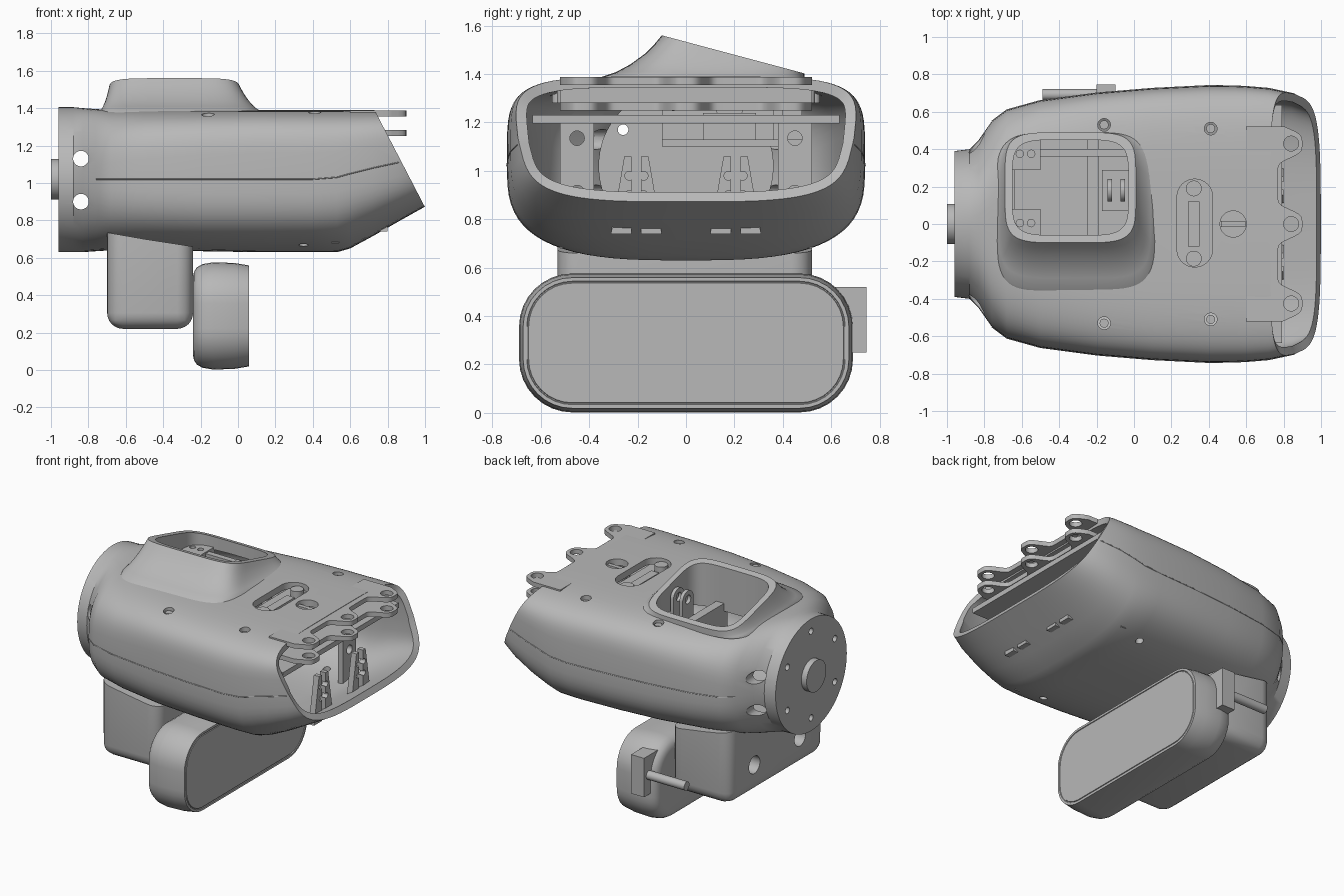
import bpy, bmesh
from math import sin, cos, pi, copysign, radians, exp

if "Cube" in bpy.data.objects:
    bpy.data.objects.remove(bpy.data.objects["Cube"])

GREY = (0.48, 0.48, 0.48, 1)
mat = bpy.data.materials.new("matte_grey")
mat.use_nodes = True
mat.diffuse_color = GREY
mat.node_tree.nodes["Principled BSDF"].inputs["Base Color"].default_value = GREY
parts = []


def finish(name, bm):
    bmesh.ops.recalc_face_normals(bm, faces=bm.faces[:])
    mesh = bpy.data.meshes.new(name)
    bm.to_mesh(mesh)
    bm.free()
    mesh.materials.append(mat)
    ob = bpy.data.objects.new(name, mesh)
    bpy.context.collection.objects.link(ob)
    parts.append(ob)
    return ob


def loft_mesh(rings, start=True, end=True):
    bm = bmesh.new()
    loops = [[bm.verts.new(p) for p in ring] for ring in rings]
    for a, b in zip(loops, loops[1:]):
        for i in range(len(a)):
            j = (i + 1) % len(a)
            bm.faces.new((a[i], a[j], b[j], b[i]))
    if start:
        bm.faces.new(loops[0])
    if end:
        bm.faces.new(loops[-1])
    return bm


def place(axis, p, q, d):
    return {"x": (d, p, q), "y": (p, d, q), "z": (p, q, d)}[axis]


def prism(name, axis, pts, a, b):
    return finish(name, loft_mesh([[place(axis, p, q, d) for p, q in pts] for d in (a, b)]))


def box(name, x, y, z):
    pts = [(x[0], y[0]), (x[1], y[0]), (x[1], y[1]), (x[0], y[1])]
    return prism(name, "z", pts, *z)


def cyl(name, axis, p, q, r, a, b, n=32):
    pts = [(p + r * cos(2 * pi * i / n), q + r * sin(2 * pi * i / n)) for i in range(n)]
    return prism(name, axis, pts, a, b)


def rounded(p, q, hp, hq, r, n=8):
    pts = []
    for k, (sp, sq) in enumerate(((1, 1), (-1, 1), (-1, -1), (1, -1))):
        for i in range(n + 1):
            t = (k + i / n) * pi / 2
            pts.append((p + sp * (hp - r) + r * cos(t), q + sq * (hq - r) + r * sin(t)))
    return pts


def power(v, n):
    return copysign(abs(v) ** (2 / n), v)


def cut(target, *cutters):
    bpy.context.view_layer.objects.active = target
    for c in cutters:
        m = target.modifiers.new("cut", "BOOLEAN")
        m.operation, m.solver, m.object = "DIFFERENCE", "EXACT", c
        bpy.ops.object.modifier_apply(modifier=m.name)
        parts.remove(c)
        bpy.data.objects.remove(c)


# Main shell: x, half width, bottom, top, widest height, top and bottom squareness
STATIONS = [
    (-.96, .39, .63, 1.405, 1.02, 2, 2), (-.88, .40, .63, 1.405, 1.02, 2, 2),
    (-.83, .45, .63, 1.40, 1.02, 2.2, 2.1), (-.76, .55, .635, 1.395, 1.02, 2.8, 2.4),
    (-.68, .61, .64, 1.39, 1.02, 3.4, 2.6), (-.5, .66, .64, 1.39, 1.02, 4, 2.8),
    (-.2, .70, .635, 1.39, 1.02, 4.6, 3), (.1, .725, .63, 1.39, 1.02, 5, 3),
    (.4, .74, .63, 1.39, 1.02, 5, 3), (.53, .738, .63, 1.39, 1.03, 5, 3),
    (.6, .735, .65, 1.39, 1.05, 5, 3), (.72, .725, .715, 1.39, 1.08, 5, 3.2),
    (.86, .695, .795, 1.39, 1.11, 5, 3.4), (1.03, .62, .89, 1.39, 1.14, 5, 3.6)]
N = 72
rings = []
for x, w, lo, hi, mid, nt, nb in STATIONS:
    ring = []
    for i in range(N):
        t = 2 * pi * i / N
        n, h = (nt, hi - mid) if sin(t) >= 0 else (nb, mid - lo)
        ring.append((x, w * power(cos(t), n), mid + h * power(sin(t), n)))
    rings.append(ring)
bm = loft_mesh(rings, True, False)
bmesh.ops.bisect_plane(bm, geom=bm.verts[:] + bm.edges[:] + bm.faces[:], plane_co=(.73, 0, 1.39),
                       plane_no=(.52, 0, .27), clear_outer=True)
shell = finish("main_shell", bm)
bpy.context.view_layer.objects.active = shell
wall = shell.modifiers.new("wall", "SOLIDIFY")
wall.thickness, wall.offset = .045, -1
bpy.ops.object.modifier_apply(modifier=wall.name)

# Openings in the shell
HX, HY = -.34, .195
hatch = [(HX + .315 * power(cos(2 * pi * i / 64), 5), HY + .26 * power(sin(2 * pi * i / 64), 5))
         for i in range(64)]
cut(shell, prism("hatch_cut", "z", hatch, 1.2, 1.7),
    prism("slot_cut", "z", rounded(.325, .005, .095, .235, .094), 1.25, 1.5),
    cyl("port_cut", "z", .53, 0, .07, 1.25, 1.5))
SCREWS = [(x, s * y) for x, y in ((-.16, .53), (.41, .51)) for s in (-1, 1)]
for x, y in SCREWS:
    cut(shell, cyl("screw_cut", "z", x, y, .034, 1.2, 1.5, 20))
    cyl("deck_screw", "z", x, y, .024, 1.28, 1.355, 16)
for s in (-1, 1):
    cut(shell, cyl("drain_cut", "z", .35, s * .47, .025, .5, .8, 16))
    for z in (.9, 1.13):
        cut(shell, cyl("neck_cut", "y", -.84, z, .042, s * .2, s * .7, 20))
for k in range(6):
    t = pi * (k + .5) / 3
    cut(shell, cyl("flange_cut", "x", .3 * cos(t), 1.02 + .3 * sin(t), .022, -1.1, -.8, 16))
cyl("hub", "x", 0, 1.02, .108, -1, -.94, 40)

# Fine seam along both flanks
for s, side in ((-1, "right"), (1, "left")):
    curve = bpy.data.curves.new("seam", "CURVE")
    curve.dimensions, curve.bevel_depth, curve.bevel_resolution = "3D", .003, 0
    spline = curve.splines.new("POLY")
    path = [st for st in STATIONS if -.77 < st[0] < .87]
    spline.points.add(len(path) - 1)
    for p, st in zip(spline.points, path):
        p.co = (st[0], s * st[1], st[4], 1)
    curve.materials.append(mat)
    bpy.context.collection.objects.link(bpy.data.objects.new("seam_" + side, curve))


# Raised hatch collar with a sloping rim
def collar(inset, flare, s):
    ring = []
    y0, y1 = -.1 - flare + inset, .49 - inset
    for i in range(64):
        t = 2 * pi * i / 64
        x = HX + .12 * flare + (.35 - inset + .3 * flare) * power(cos(t), 5)
        y = (y0 + y1) / 2 + (y1 - y0) / 2 * power(sin(t), 5)
        rim = 1.56 - .267 * max(y + .1, 0)
        ring.append((x, y, 1.36 + s * (rim - 1.36)))
    return ring


finish("hatch_collar", loft_mesh([collar(*c) for c in (
    (0, .28, 0), (0, .25, .14), (0, .19, .24), (0, .13, .4), (0, .07, .62), (0, .03, .82),
    (0, 0, 1), (.04, 0, 1), (.04, 0, -.6))], False, False))

# Mechanism under the hatch
box("hatch_floor", (-.66, 0), (-.1, .48), (1.1, 1.13))
box("hatch_cross_beam", (-.25, -.19), (-.1, .48), (1.13, 1.3))
box("hatch_rail", (-.5, -.02), (.36, .40), (1.13, 1.33))
for y0, y1 in ((-.07, .08), (.29, .46)):
    tab = box("hatch_tab", (-.67, -.5), (y0, y1), (1.29, 1.34))
    for x in (-.61, -.55):
        cut(tab, cyl("tab_cut", "z", x, (y0 + y1) / 2, .02, 1.2, 1.4, 16))
box("hatch_side_plate", (-.67, -.64), (.05, .3), (1.13, 1.33))
box("yoke_base", (-.17, -.02), (.07, .29), (1.13, 1.24))
for x in (-.13, -.06):
    ear = prism("yoke_ear", "x", rounded(.18, 1.33, .06, .12, .059), x - .012, x + .012)
    cut(ear, cyl("ear_cut", "x", .18, 1.39, .03, x - .1, x + .1, 20))

# Deck slot and port details
box("slot_floor", (.21, .44), (-.25, .26), (1.29, 1.32))
for y in (-.185, .19):
    cyl("slot_pin", "z", .32, y, .042, 1.3, 1.37)
box("slot_bar", (.29, .35), (-.12, .12), (1.31, 1.345))
cyl("port_floor", "z", .53, 0, .085, 1.29, 1.32)
box("port_bar", (.465, .595), (-.015, .015), (1.31, 1.37))

# Hinge plates with three lobes
LOBES = (-.425, 0, .43)
for label, z0 in (("upper", 1.355), ("lower", 1.25)):
    outline = [(.6, -.52)]
    for i in range(81):
        y = -.52 + i * .013
        outline.append((.77 + .13 * max(exp(-((y - c) / .085) ** 4) for c in LOBES), y))
    outline.append((.6, .52))
    plate = prism(label + "_hinge_plate", "z", outline, z0, z0 + .032)
    for y in LOBES:
        cut(plate, cyl("hinge_cut", "z", .84, y, .04, z0 - .1, z0 + .1, 24))
box("hinge_web", (.6, .63), (-.52, .52), (1.25, 1.38))
box("inner_deck", (.45, .79), (-.635, .635), (1.195, 1.23))

# Posts and clips inside the mouth
for s in (-1, 1):
    post = box("inner_post", (.5, .54), sorted((s * .38, s * .52)), (.68, 1.2))
    for z in (.91, 1.135):
        cut(post, cyl("post_cut", "x", s * .45, z, .03, .3, .7, 20))
    for a, b, c in ((.31, .255, .225), (.1, .155, .185)):
        clip = prism("lip_clip", "x", [(s * a, .74), (s * c, .74), (s * c, 1.06), (s * b, 1.06)],
                     .76, .80)
        for z in (.9, .98):
            cut(clip, cyl("clip_cut", "x", s * (b + c * 2) / 3, z, .018, .6, .9, 16))

# Lower mount with rounded sides and underside
bm = loft_mesh([[(x, y, z) for x, z in ((-.7, .22), (-.24, .22), (-.24, .66), (-.5, .70), (-.7, .735))]
                for y in (-.53, .52)])
lower = [e for e in bm.edges if min(v.co.z for v in e.verts) < .5]
bmesh.ops.bevel(bm, geom=lower, offset=.085, segments=6, profile=.5, affect="EDGES")
mount = finish("lower_mount", bm)
for y in (-.25, .25):
    cut(mount, cyl("mount_cut", "x", y, .42, .06, -.8, -.55))

# Wide pod with rounded back and a fine groove round its flat face
POD = ((-.24, .075), (-.235, .05), (-.22, .027), (-.19, .01), (-.13, 0), (-.02, .004),
       (.06, .017), (.06, .032), (.055, .034), (.055, .038), (.06, .04))
finish("wide_pod", loft_mesh([[(x, y, z) for y, z in rounded(0, .289, .69 - d, .287 - d, .22 - d)]
                              for x, d in POD]))

# Side latch with its rod
box("side_latch", (-.2, -.1), (.5, .745), (.25, .52))
cyl("latch_rod", "x", .692, .385, .03, -.49, -.15, 24)

# Shade every part smooth, keeping hard edges crisp
bpy.ops.object.select_all(action="DESELECT")
for ob in parts:
    ob.select_set(True)
bpy.context.view_layer.objects.active = shell
bpy.ops.object.shade_smooth_by_angle(angle=radians(32))
